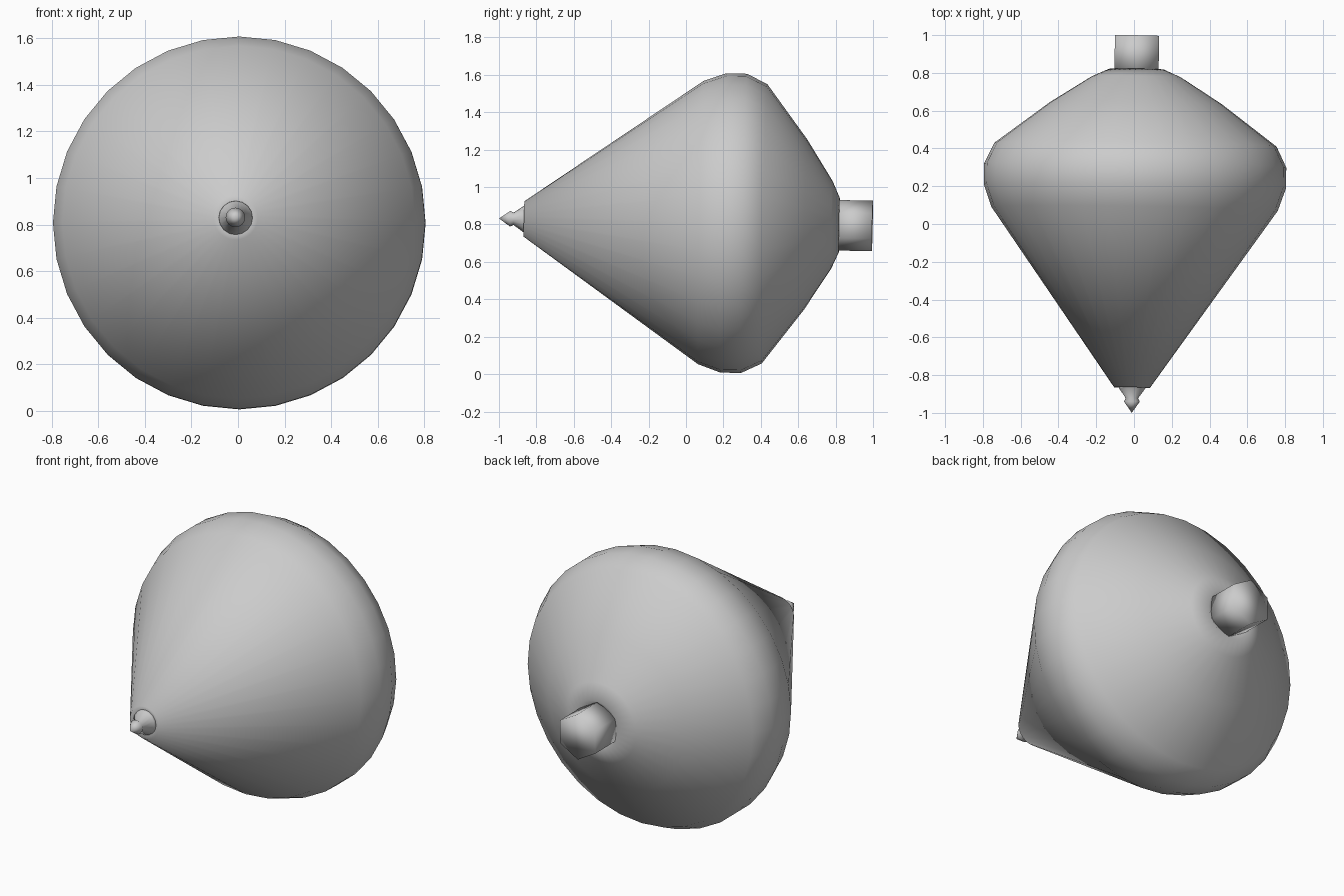
import bpy, bmesh, math
from mathutils import Vector

cube = bpy.data.objects.get("Cube")
if cube:
    bpy.data.objects.remove(cube, do_unlink=True)

grey = bpy.data.materials.new("plain grey")
grey.use_nodes = True
colour = (0.6, 0.6, 0.6, 1)
grey.diffuse_color = colour
grey.node_tree.nodes["Principled BSDF"].inputs["Base Color"].default_value = colour

# The toy lies along y with a slight lean
axis = Vector((0.014, 1, -0.02)).normalized()
lean = Vector((0, 1, 0)).rotation_difference(axis)
centre = Vector((0.002, 0, 0.812))


def lathe(name, profile, sides, turn=0.0):
    """Spin (y, radius) points around the y axis; close both ends."""
    bm = bmesh.new()
    rings = []
    for y, r in profile:
        if r == 0:
            rings.append([bm.verts.new((0, y, 0))] * sides)
            continue
        angles = [turn + math.tau * i / sides for i in range(sides)]
        rings.append([bm.verts.new((r * math.sin(a), y, r * math.cos(a))) for a in angles])
    for a, b in zip(rings, rings[1:]):
        for i in range(sides):
            j = (i + 1) % sides
            corners = list(dict.fromkeys((a[i], a[j], b[j], b[i])))
            bm.faces.new(corners)
    for ring in (rings[0], rings[-1]):
        if len(set(ring)) > 1:
            bm.faces.new(ring)
    bmesh.ops.recalc_face_normals(bm, faces=bm.faces)
    for face in bm.faces:
        face.smooth = True
    mesh = bpy.data.meshes.new(name)
    bm.to_mesh(mesh)
    bm.free()
    mesh.materials.append(grey)
    obj = bpy.data.objects.new(name, mesh)
    bpy.context.collection.objects.link(obj)
    obj.rotation_mode = 'QUATERNION'
    obj.rotation_quaternion = lean
    obj.location = centre
    return obj


# Double-cone body with a rounded belly and small lips at both ends
lathe("body", [(-0.855, 0.06), (-0.866, 0.095), (0.08, 0.758), (0.2, 0.8),
               (0.31, 0.8), (0.42, 0.747), (0.64, 0.455), (0.78, 0.235),
               (0.82, 0.145), (0.805, 0.12)], 32)

# Pointed metal tip with a small bead
lathe("spinning_tip", [(-0.85, 0.075), (-0.87, 0.07), (-0.922, 0.033),
                       (-0.94, 0.042), (-1.0, 0)], 16)

# Six-sided handle
lathe("handle", [(0.8, 0.135), (0.997, 0.135)], 6)
